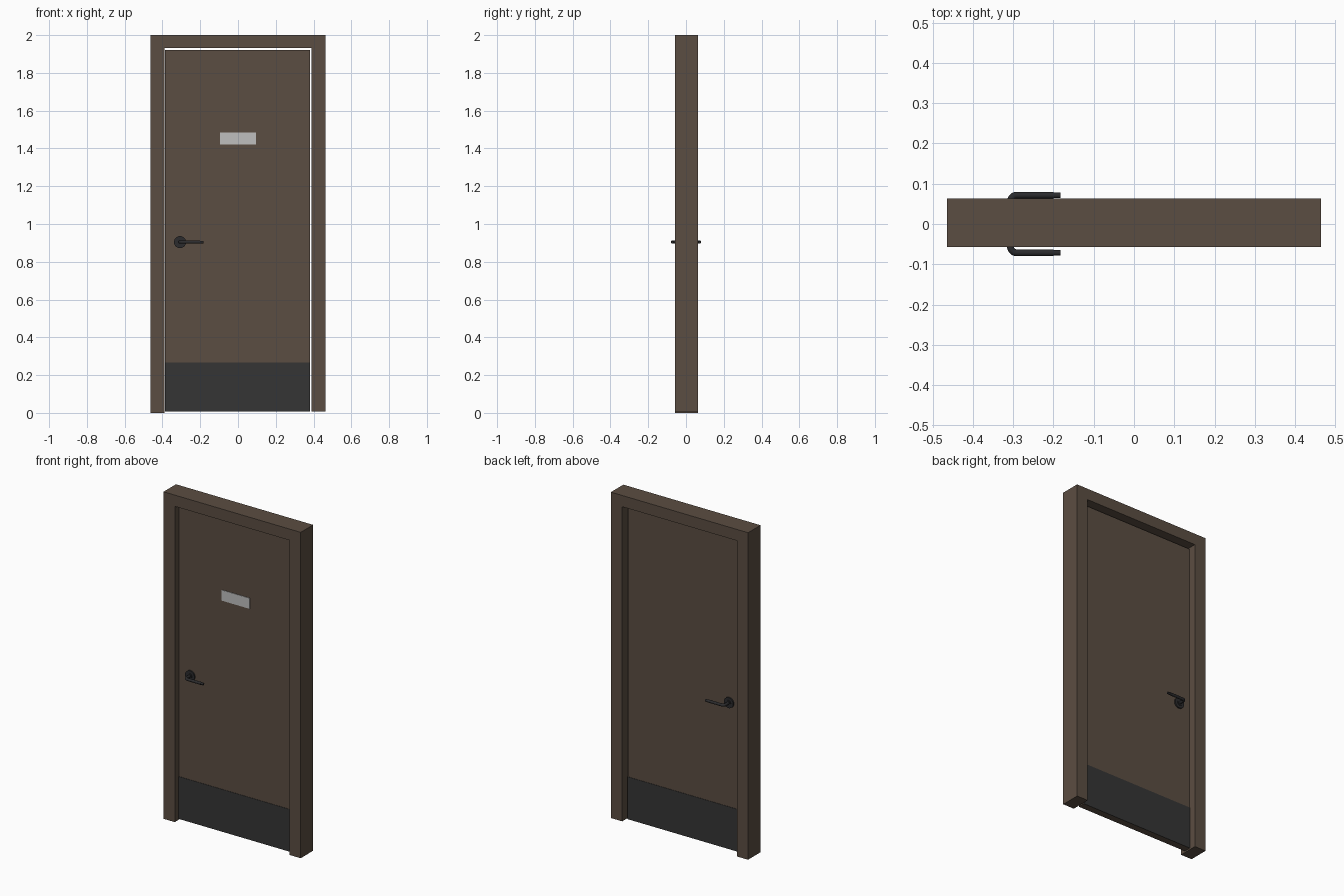
import bpy, bmesh, math
from mathutils import Vector, Matrix

if "Cube" in bpy.data.objects:
    bpy.data.objects.remove(bpy.data.objects["Cube"])


def material(name, rgb):
    m = bpy.data.materials.new(name)
    m.diffuse_color = (*rgb, 1)
    m.use_nodes = True
    m.node_tree.nodes["Principled BSDF"].inputs["Base Color"].default_value = m.diffuse_color
    return m


BROWN = material("brown_wood", (0.105, 0.075, 0.054))
DARK = material("dark_plate", (0.035, 0.035, 0.035))
METAL = material("black_metal", (0.024, 0.024, 0.026))
SIGN = material("light_grey", (0.52, 0.52, 0.52))


def finish(name, bm, mat, smooth=False):
    bmesh.ops.recalc_face_normals(bm, faces=bm.faces)
    me = bpy.data.meshes.new(name)
    bm.to_mesh(me)
    bm.free()
    me.materials.append(mat)
    ob = bpy.data.objects.new(name, me)
    bpy.context.collection.objects.link(ob)
    if smooth:
        bpy.ops.object.select_all(action='DESELECT')
        ob.select_set(True)
        bpy.context.view_layer.objects.active = ob
        bpy.ops.object.shade_smooth_by_angle(angle=math.radians(35))
    return ob


def box(name, x0, x1, y0, y1, z0, z1, mat):
    bm = bmesh.new()
    bmesh.ops.create_cube(bm, size=1)
    for v in bm.verts:
        v.co = Vector((x1 if v.co.x > 0 else x0,
                       y1 if v.co.y > 0 else y0,
                       z1 if v.co.z > 0 else z0))
    return finish(name, bm, mat)


# Frame: one U-shaped profile, right jamb slightly short of the floor
W, IN, TOP, HEAD = 0.464, 0.388, 2.0, 1.931
YF, YB = -0.057, 0.063
profile = [(-W, 0), (-IN, 0), (-IN, HEAD), (IN, HEAD), (IN, 0.007),
           (W, 0.007), (W, TOP), (-W, TOP)]
bm = bmesh.new()
face = bm.faces.new([bm.verts.new((x, YF, z)) for x, z in profile])
ext = bmesh.ops.extrude_face_region(bm, geom=[face])
for v in ext["geom"]:
    if isinstance(v, bmesh.types.BMVert):
        v.co.y = YB
finish("door_frame", bm, BROWN)

# Door leaf with small gaps at the top and right
D = 0.02
box("door_leaf", -0.386, 0.380, -D, D, 0.007, 1.92, BROWN)

# Sign plate on the front
box("sign_plate", -0.095, 0.095, -D - 0.003, -D, 1.42, 1.485, SIGN)

HX, HZ, R, SEG = -0.307, 0.904, 0.0085, 16


def disc(name, r, y0, y1):
    bm = bmesh.new()
    mat = (Matrix.Translation((HX, (y0 + y1) / 2, HZ))
           @ Matrix.Rotation(math.pi / 2, 4, 'X'))
    bmesh.ops.create_cone(bm, cap_ends=True, segments=32, radius1=r,
                          radius2=r, depth=abs(y1 - y0), matrix=mat)
    finish(name, bm, METAL, True)


def lever(name, s):
    # Tube swept out of the rose, round a bend and along the door
    reach, bend, tip = 0.0715, 0.016, -0.2
    path = [(HX, D, 0, R)]
    for i in range(9):
        a = math.pi / 2 * i / 8
        path.append((HX + bend * (1 - math.cos(a)),
                     reach - bend + bend * math.sin(a), a, R))
    path += [(tip, reach, math.pi / 2, R),
             (tip, reach, math.pi / 2, R * 0.85),
             (-0.183, reach, math.pi / 2, R * 0.85)]
    bm = bmesh.new()
    rings = []
    for x, y, a, r in path:
        side = Vector((math.cos(a), -math.sin(a) * s, 0))
        c = Vector((x, y * s, HZ))
        rings.append([bm.verts.new(c + r * (math.cos(t) * side
                      + math.sin(t) * Vector((0, 0, 1))))
                      for t in (2 * math.pi * k / SEG for k in range(SEG))])
    for a, b in zip(rings, rings[1:]):
        for k in range(SEG):
            n = (k + 1) % SEG
            bm.faces.new((a[k], a[n], b[n], b[k]))
    bm.faces.new(rings[0])
    bm.faces.new(rings[-1])
    finish(name, bm, METAL, True)


# Kick plates and handles on both sides
for side, s in (("front", -1), ("back", 1)):
    ys = sorted((s * D, s * (D + 0.002)))
    box(side + "_kick_plate", -0.386, 0.380, *ys, 0.007, 0.266, DARK)
    disc(side + "_handle_rose", 0.032, s * D, s * (D + 0.008))
    disc(side + "_handle_collar", 0.016, s * D, s * (D + 0.012))
    lever(side + "_handle_lever", s)
